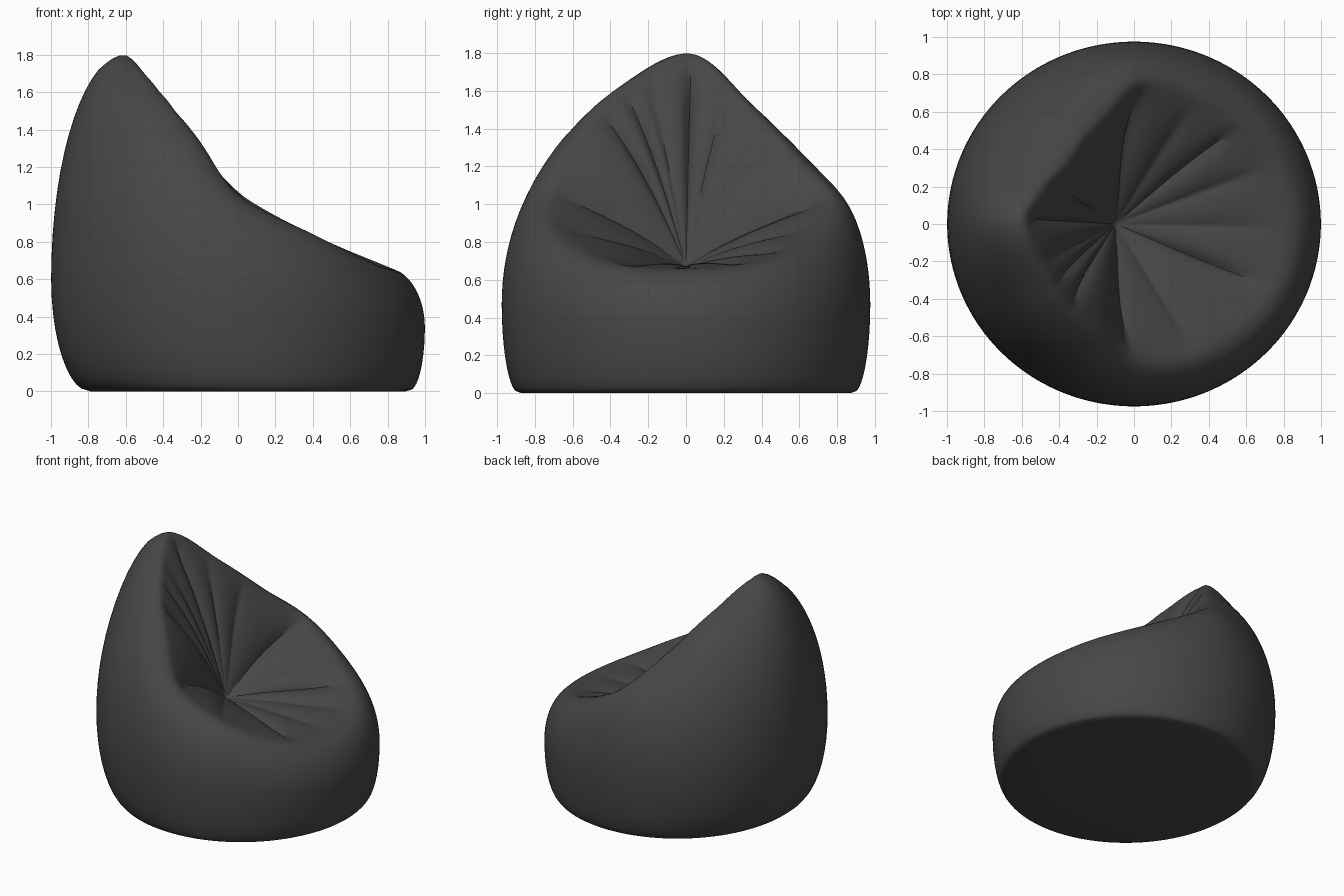
import bpy, bmesh, math
from mathutils import Vector

if "Cube" in bpy.data.objects:
    bpy.data.objects.remove(bpy.data.objects["Cube"])

SEG, LOW, UP, SEAT = 180, 10, 16, 28
CENTRE = Vector((-0.10, 0.0, 0.67))

# Rim of the seat, one point every 30 degrees starting at +x
RIM = [Vector(p) for p in [
    (0.79, 0.00, 0.66), (0.71, 0.38, 0.70), (0.42, 0.63, 0.83), (0.06, 0.76, 1.03),
    (-0.15, 0.60, 1.24), (-0.37, 0.34, 1.53), (-0.59, 0.03, 1.81), (-0.43, -0.34, 1.63),
    (-0.22, -0.58, 1.37), (0.01, -0.72, 1.05), (0.38, -0.66, 0.85), (0.70, -0.38, 0.69)]]

# Fabric folds: angle round the seat centre, depth, width in degrees
FOLDS = [(-1, .025, 5), (20, .03, 5), (38, .05, 4), (57, .03, 6), (79, .07, 5),
         (110, .03, 8), (145, .03, 8), (177, .06, 5), (208, .03, 6), (226, .04, 5),
         (243, .05, 5), (277, .05, 5), (303, .03, 6), (338, .05, 4)]


def rim_point(a):
    """Closed smooth curve through the rim points."""
    u = a / (2 * math.pi) * len(RIM)
    i, t = int(u), u - int(u)
    p0, p1, p2, p3 = (RIM[(i + k) % len(RIM)] for k in (-1, 0, 1, 2))
    return 0.5 * (2 * p1 + (p2 - p0) * t + (2 * p0 - 5 * p1 + 4 * p2 - p3) * t ** 2
                  + (3 * p1 - p0 - 3 * p2 + p3) * t ** 3)


def meridian(a):
    """Points from the floor edge, over the belly and rim, to the seat centre."""
    d = Vector((math.cos(a), math.sin(a), 0))
    belly = d * (0.987 + 0.012 * math.cos(2 * a))
    base = d * (0.88 + 0.055 * math.cos(a) - 0.012 * math.cos(2 * a))
    belly_z = 0.47 - 0.13 * math.cos(a)
    rim = rim_point(a)
    flat_rim = Vector((rim.x, rim.y, 0))
    pts = [base * 0.5, base * 0.97]
    for k in range(LOW):
        f = math.pi / 2 * k / LOW
        p = base.lerp(belly, math.sin(f) ** 1.1)
        pts.append(Vector((p.x, p.y, 0.008 + (belly_z - 0.008) * (1 - math.cos(f)))))
    for k in range(UP):
        f = math.pi / 2 * k / UP
        p = flat_rim.lerp(belly, math.cos(f))
        pts.append(Vector((p.x, p.y, belly_z + (rim.z - belly_z) * math.sin(f))))
    for k in range(SEAT):
        s = 1 - k / SEAT
        p = CENTRE.lerp(rim, s)
        p.z += math.sin(math.pi * s) * (0.10 * (rim.z - CENTRE.z) + 0.015)
        pts.append(p)
    return pts


def fold_depth(p, s):
    """Radial valleys, widening toward the centre, with soft pillows between them."""
    a = math.degrees(math.atan2(p.y - CENTRE.y, p.x - CENTRE.x))
    total = 0.012
    for fa, depth, width in FOLDS:
        off = abs((a - fa + 180) % 360 - 180)
        total -= depth * math.exp(-off / (width * (0.7 + 0.5 * (1 - s))))
    return total * math.sin(math.pi * s ** 1.4)


# Bag surface
bm = bmesh.new()
cols = [[bm.verts.new(p) for p in meridian(2 * math.pi * i / SEG)] for i in range(SEG)]
bottom = bm.verts.new((0, 0, 0))
dimple = bm.verts.new(CENTRE)
for i in range(SEG):
    a, b = cols[i], cols[(i + 1) % SEG]
    bm.faces.new((bottom, b[0], a[0]))
    for j in range(len(a) - 1):
        bm.faces.new((a[j], b[j], b[j + 1], a[j + 1]))
    bm.faces.new((a[-1], b[-1], dimple))
bmesh.ops.recalc_face_normals(bm, faces=bm.faces)
bm.normal_update()

# Folds pressed into the seat and backrest
first = 2 + LOW + UP
moves = [(c[first + k], c[first + k].normal * fold_depth(c[first + k].co, 1 - k / SEAT))
         for c in cols for k in range(1, SEAT)]
for v, m in moves:
    v.co += m

# Soft rounded rim
for _ in range(4):
    bmesh.ops.smooth_vert(bm, verts=[v for c in cols for v in c[first - 3:first + 4]],
                          factor=0.5, use_axis_x=True, use_axis_y=True, use_axis_z=True)

mesh = bpy.data.meshes.new("bean_bag")
bm.to_mesh(mesh)
bm.free()
bag = bpy.data.objects.new("bean_bag", mesh)
bpy.context.collection.objects.link(bag)

# Dark fabric
mat = bpy.data.materials.new("dark_fabric")
mat.diffuse_color = (0.065, 0.062, 0.06, 1)
mat.use_nodes = True
mat.node_tree.nodes["Principled BSDF"].inputs["Base Color"].default_value = mat.diffuse_color
mesh.materials.append(mat)

bpy.context.view_layer.objects.active = bag
bag.select_set(True)
bpy.ops.object.shade_smooth_by_angle(angle=math.radians(50))
